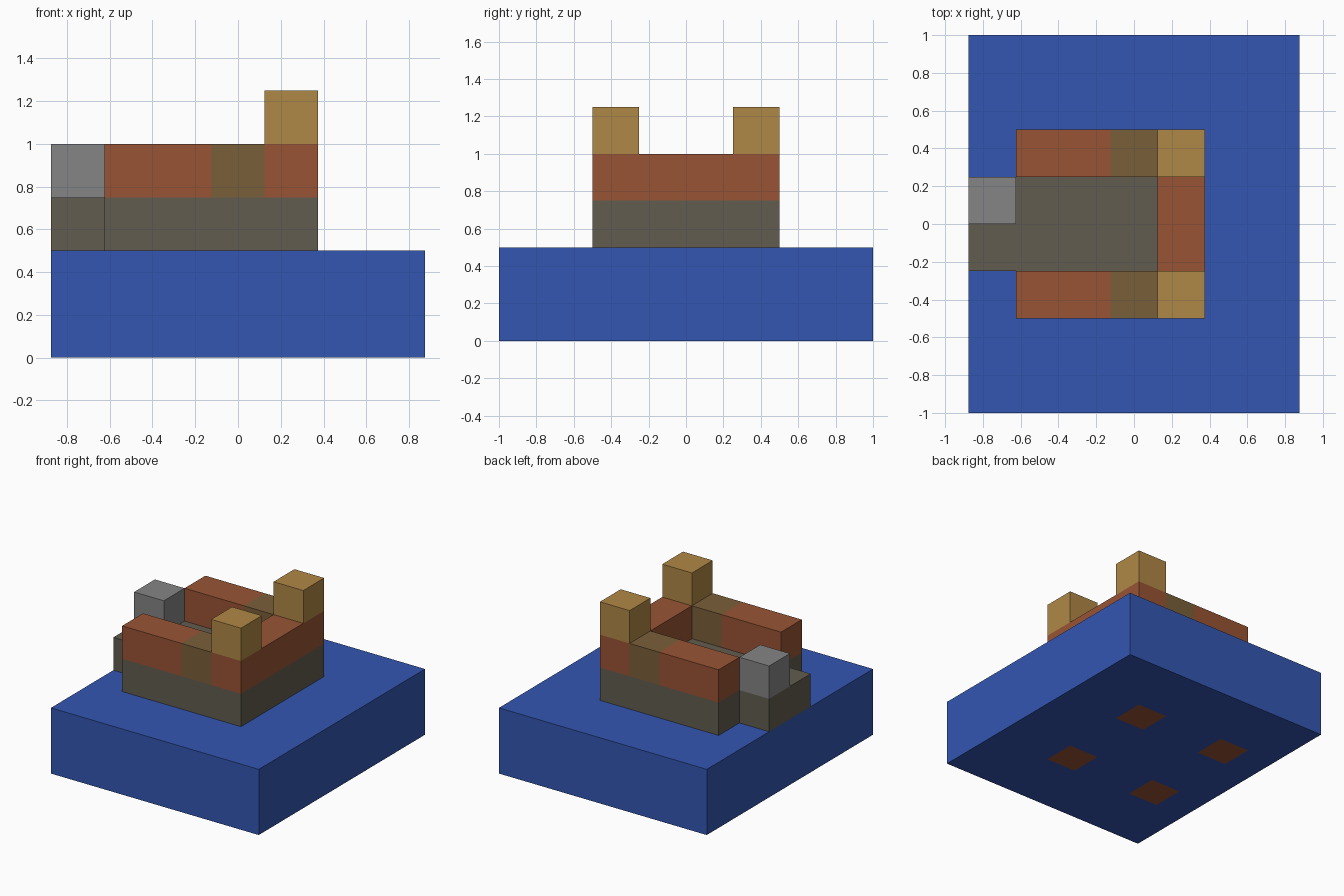
import bpy
import bmesh

cube = bpy.data.objects.get("Cube")
if cube:
    bpy.data.objects.remove(cube, do_unlink=True)


def material(name, r, g, b):
    """Flat material from 8-bit sRGB values, stored as linear."""
    def linear(c):
        c /= 255
        return c / 12.92 if c < 0.04 else ((c + 0.055) / 1.055) ** 2.4
    colour = (linear(r), linear(g), linear(b), 1)
    mat = bpy.data.materials.new(name)
    mat.use_nodes = True
    mat.diffuse_color = colour
    shader = mat.node_tree.nodes["Principled BSDF"]
    shader.inputs["Base Color"].default_value = colour
    shader.inputs["Roughness"].default_value = 0.9
    return mat


blue = material("water_blue", 51, 86, 178)
stone = material("dark_stone", 98, 92, 80)
brick = material("red_brick", 152, 84, 52)
brown = material("dull_brown", 122, 95, 58)
tan = material("tan_wood", 176, 136, 70)
grey = material("light_grey", 133, 133, 133)


def extrude_plan(name, plan, z0, z1, mats, cuts_x=(), cuts_y=(), accent=None):
    """Extrude a counter-clockwise floor plan; faces passing `accent` get slot 1."""
    bm = bmesh.new()
    floor = bm.faces.new([bm.verts.new((x, y, z0)) for x, y in plan])
    top = bmesh.ops.extrude_face_region(bm, geom=[floor], use_keep_orig=True)
    verts = [v for v in top["geom"] if isinstance(v, bmesh.types.BMVert)]
    bmesh.ops.translate(bm, verts=verts, vec=(0, 0, z1 - z0))
    cuts = [((x, 0, 0), (1, 0, 0)) for x in cuts_x] + [((0, y, 0), (0, 1, 0)) for y in cuts_y]
    for co, no in cuts:
        bmesh.ops.bisect_plane(bm, geom=bm.verts[:] + bm.edges[:] + bm.faces[:],
                               plane_co=co, plane_no=no)
    bmesh.ops.recalc_face_normals(bm, faces=bm.faces[:])
    if accent:
        for face in bm.faces:
            face.material_index = int(accent(face.calc_center_median()))
    mesh = bpy.data.meshes.new(name)
    bm.to_mesh(mesh)
    bm.free()
    for mat in mats:
        mesh.materials.append(mat)
    obj = bpy.data.objects.new(name, mesh)
    bpy.context.collection.objects.link(obj)
    return obj


def rect(x0, x1, y0, y1):
    return [(x0, y0), (x1, y0), (x1, y1), (x0, y1)]


def mirrored(half):
    """Complete a plan given its -y half, listed counter-clockwise."""
    return half + [(x, -y) for x, y in reversed(half)]


# Base slab, with four brick post ends set flush into the underside
def post_end(c):
    return c.z < 0.01 and abs(abs(c.x + 0.125) - 0.375) < 0.1 and abs(abs(c.y) - 0.375) < 0.1


extrude_plan("base_slab", rect(-0.875, 0.875, -1, 1), 0, 0.5, [blue, brick],
             (-0.625, -0.375, 0.125, 0.375), (-0.5, -0.25, 0.25, 0.5), post_end)

# Stone foundation with its entrance step
extrude_plan("foundation", mirrored([(-0.875, -0.25), (-0.625, -0.25), (-0.625, -0.5),
                                     (0.375, -0.5)]), 0.5, 0.75, [stone])

# U-shaped wall with a brown band across each long side
extrude_plan("wall", mirrored([(0.125, -0.25), (-0.625, -0.25), (-0.625, -0.5), (0.375, -0.5)]),
             0.75, 1, [brick, brown], (-0.125, 0.125), (),
             lambda c: abs(c.x) < 0.12)

# Corner posts
for side, y in (("right", -0.5), ("left", 0.25)):
    extrude_plan(side + "_corner_post", rect(0.125, 0.375, y, y + 0.25), 1, 1.25, [tan])

# Grey block on the step
extrude_plan("entrance_block", rect(-0.875, -0.625, 0, 0.25), 0.75, 1, [grey])
